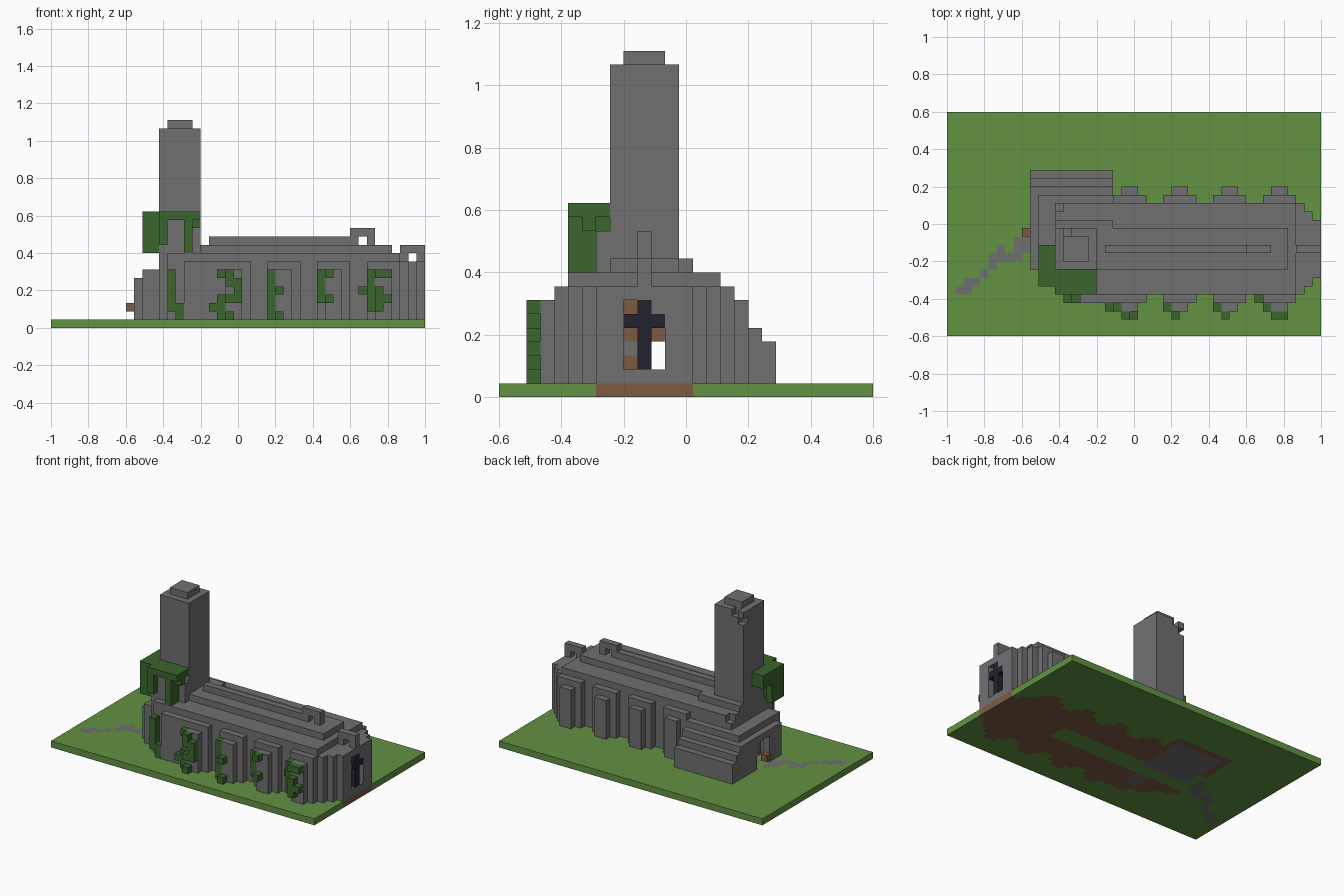
import bpy
import bmesh
from mathutils import Vector

old = bpy.data.objects.get("Cube")
if old:
    bpy.data.objects.remove(old, do_unlink=True)

U = 2 / 45                      # block edge length
ORIGIN = Vector((-1, -0.6, 0))
blocks = {}                     # block position -> part name
part_material = {}


def material(name, rgb):
    m = bpy.data.materials.new(name)
    m.use_nodes = True
    m.diffuse_color = (*rgb, 1)
    m.node_tree.nodes["Principled BSDF"].inputs["Base Color"].default_value = (*rgb, 1)
    return m


stone = material("grey stone", (0.165, 0.16, 0.167))
grass = material("grass green", (0.125, 0.287, 0.056))
leaf = material("ivy green", (0.042, 0.133, 0.026))
wood = material("brown earth and wood", (0.20, 0.105, 0.058))
glass = material("dark glass", (0.015, 0.016, 0.026))


def box(part, mat, x, y, z):
    """Fill half-open block ranges x, y, z with a part."""
    part_material[part] = mat
    for i in range(*x):
        for j in range(*y):
            for k in range(*z):
                blocks[i, j, k] = part


def cut(x, y, z):
    for i in range(*x):
        for j in range(*y):
            for k in range(*z):
                blocks.pop((i, j, k), None)


# Nave: walls, stepped roof and tapered east end
for end, inset in ((43, 5), (44, 6), (45, 7)):
    box("nave", stone, (14, end), (inset, 21 - inset), (1, 8))
box("nave", stone, (14, 42), (5, 16), (8, 9))
box("nave_roof", stone, (13, 41), (8, 13), (9, 10))
box("roof_ridge", stone, (19, 39), (10, 11), (10, 11))
box("roof_ridge", stone, (36, 39), (10, 11), (11, 12))
cut((37, 38), (10, 11), (10, 11))
box("east_ridge", stone, (42, 45), (10, 11), (8, 10))
cut((43, 44), (10, 11), (8, 9))

# Transept with stepped roof, and the low west front
for j, top in zip(range(13, 20), (10, 9, 8, 7, 6, 5, 4)):
    box("transept", stone, (13, 20), (j, j + 1), (1, top))
    box("transept", stone, (11, 13), (j, j + 1), (1, min(top, 7)))
    box("west_front", stone, (10, 11), (j, j + 1), (1, min(top, 6)))
box("west_front", stone, (10, 11), (8, 13), (1, 6))
box("west_front", stone, (11, 13), (7, 13), (1, 7))
box("west_front", stone, (13, 14), (6, 13), (1, 9))

# Hollow inside, with a west doorway
cut((14, 42), (6, 15), (1, 8))
cut((11, 14), (9, 15), (1, 6))
cut((12, 19), (15, 18), (1, 4))
cut((10, 11), (11, 14), (1, 5))

# Buttresses on both sides
for start in (20, 26, 32, 38):
    for outer, inner in ((4, 3), (16, 17)):
        box("buttresses", stone, (start, start + 4), (outer, outer + 1), (1, 8))
        box("buttresses", stone, (start + 1, start + 3), (inner, inner + 1), (1, 7))
box("buttresses", stone, (16, 20), (4, 5), (1, 8))

# Tower, cap, chipped corner and stair turret
box("tower", stone, (13, 18), (8, 13), (6, 24))
cut((14, 15), (12, 13), (23, 24))
cut((13, 14), (12, 13), (22, 23))
box("tower_cap", stone, (14, 17), (9, 12), (24, 25))
box("stair_turret", stone, (13, 16), (6, 8), (9, 13))
box("stair_turret", stone, (17, 18), (7, 8), (9, 12))

# East window: opening with a cross of glass
cut((42, 45), (9, 12), (2, 7))
box("east_wall", stone, (42, 45), (9, 12), (6, 8))
cut((44, 45), (10, 11), (6, 7))
box("east_window", glass, (44, 45), (10, 11), (2, 7))
box("east_window", glass, (44, 45), (9, 12), (5, 6))
for j, k in ((9, 6), (9, 4), (9, 2), (11, 4)):
    box("window_boards", wood, (43, 44), (j, j + 1), (k, k + 1))
    cut((44, 45), (j, j + 1), (k, k + 1))
box("east_wall", stone, (43, 44), (9, 10), (3, 4))

# Wooden doors
box("door", wood, (9, 10), (12, 13), (2, 3))
box("door", wood, (10, 11), (13, 14), (3, 5))
box("side_door", wood, (10, 11), (18, 19), (2, 3))

# Ivy around the tower
box("tower_ivy", leaf, (11, 18), (6, 8), (13, 14))
box("tower_ivy", leaf, (13, 18), (5, 6), (13, 14))
box("tower_ivy", leaf, (11, 13), (6, 11), (12, 14))
box("tower_ivy", leaf, (11, 12), (6, 9), (9, 12))
box("tower_ivy", leaf, (12, 13), (6, 8), (9, 12))
box("tower_ivy", leaf, (13, 14), (5, 6), (10, 13))
box("tower_ivy", leaf, (16, 17), (5, 8), (9, 13))
box("tower_ivy", leaf, (17, 18), (6, 7), (12, 13))


# Ivy on the south wall: column, row, bottom, top
for i, j, low, high in (
        (14, 4, 2, 7), (15, 4, 1, 3),
        (19, 3, 2, 3), (20, 3, 1, 4), (20, 3, 6, 7), (21, 2, 5, 7),
        (22, 2, 3, 6), (21, 2, 1, 2), (21, 2, 3, 4),
        (26, 3, 1, 7), (27, 2, 1, 2), (27, 2, 4, 5),
        (32, 3, 3, 7), (33, 2, 3, 4), (33, 2, 6, 7),
        (37, 4, 4, 5), (38, 3, 2, 7), (39, 2, 6, 7), (40, 2, 6, 7),
        (39, 2, 2, 4), (40, 2, 3, 4), (39, 2, 4, 5)):
    box("wall_ivy", leaf, (i, i + 1), (j, j + 1), (low, high))

# Ground: lawn, earth under the building, paved floor and path
footprint = {(i, j) for (i, j, k), p in blocks.items() if k == 1 and "ivy" not in p}
box("lawn", grass, (0, 45), (0, 27), (0, 1))
for i, j in footprint:
    box("foundation", wood, (i, i + 1), (j, j + 1), (0, 1))
box("foundation", wood, (14, 45), (7, 14), (0, 1))
box("foundation", wood, (14, 42), (5, 16), (0, 1))
box("lawn", grass, (10, 34), (9, 12), (0, 1))
box("paving", stone, (11, 19), (11, 19), (0, 1))
box("paving", stone, (16, 18), (6, 9), (0, 1))
for i, j, width in ((1, 5, 2), (2, 6, 1), (3, 6, 1), (4, 7, 1), (5, 8, 1), (5, 9, 2),
                    (6, 10, 1), (7, 9, 1), (8, 9, 1), (8, 10, 2), (8, 11, 2), (9, 12, 1)):
    box("paving", stone, (i, i + width), (j, j + 1), (0, 1))

# Turn each part's outer block faces into one mesh
AXES = [Vector(a) for a in ((1, 0, 0), (0, 1, 0), (0, 0, 1))]


def build(part):
    bm = bmesh.new()
    corners = {}

    def corner(p):
        key = tuple(round(c) for c in p)
        if key not in corners:
            corners[key] = bm.verts.new(ORIGIN + Vector(key) * U)
        return corners[key]

    for cell in [c for c, p in blocks.items() if p == part]:
        base = Vector(cell)
        for a in range(3):
            n, s, t = AXES[a], AXES[(a + 1) % 3], AXES[(a + 2) % 3]
            for side in (0, 1):
                step = n if side else -n
                if tuple(round(c) for c in base + step) in blocks:
                    continue
                o = base + n * side
                ring = [o, o + s, o + s + t, o + t]
                if not side:
                    ring.reverse()
                bm.faces.new([corner(p) for p in ring])
    bmesh.ops.dissolve_limit(bm, angle_limit=0.01, verts=bm.verts[:], edges=bm.edges[:])
    bmesh.ops.triangulate(bm, faces=bm.faces[:])
    mesh = bpy.data.meshes.new(part)
    bm.to_mesh(mesh)
    bm.free()
    mesh.materials.append(part_material[part])
    bpy.context.collection.objects.link(bpy.data.objects.new(part, mesh))


for part in part_material:
    build(part)
